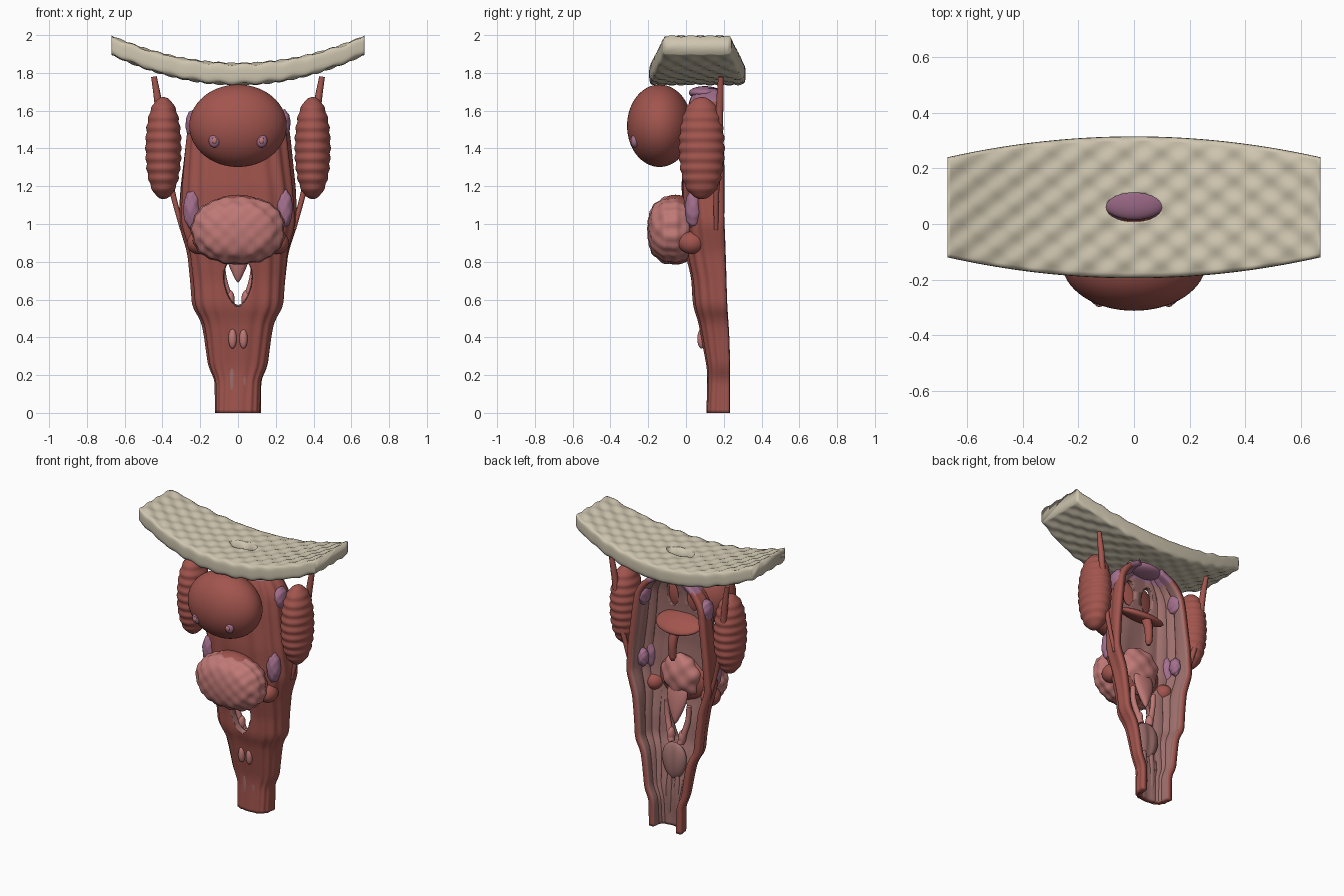
import bpy, bmesh
from math import sin, cos, pi, copysign
from mathutils import Vector

if "Cube" in bpy.data.objects:
    bpy.data.objects.remove(bpy.data.objects["Cube"])


def mat(name, r, g, b):
    m = bpy.data.materials.new(name)
    m.diffuse_color = (r, g, b, 1)
    m.use_nodes = True
    m.node_tree.nodes["Principled BSDF"].inputs["Base Color"].default_value = m.diffuse_color
    return m


RED = mat("muscle", 0.36, 0.09, 0.075)
PINK = mat("tongue_pink", 0.52, 0.19, 0.18)
MAUVE = mat("lining", 0.34, 0.16, 0.15)
PURPLE = mat("tonsil", 0.37, 0.16, 0.27)
BONE = mat("bone", 0.62, 0.56, 0.43)


def finish(name, bm, *mats):
    bmesh.ops.recalc_face_normals(bm, faces=bm.faces)
    me = bpy.data.meshes.new(name)
    bm.to_mesh(me)
    bm.free()
    ob = bpy.data.objects.new(name, me)
    bpy.context.collection.objects.link(ob)
    for m in mats:
        me.materials.append(m)
    for p in me.polygons:
        p.use_smooth = True
    return ob


def blob(name, loc, size, m, fn=None, seg=32, tilt=0):
    """Ellipsoid; fn maps a unit-sphere point to a new unit-space point."""
    bm = bmesh.new()
    bmesh.ops.create_uvsphere(bm, u_segments=seg, v_segments=seg // 2 + 8, radius=1)
    for v in bm.verts:
        p = fn(v.co.copy()) if fn else v.co
        v.co = [a * b for a, b in zip(p, size)]
    ob = finish(name, bm, m)
    ob.location = loc
    ob.rotation_euler.x = tilt
    return ob


def pair(name, loc, size, m, **kw):
    for s, side in ((1, "left"), (-1, "right")):
        blob(f"{name}_{side}", (s * loc[0], *loc[1:]), size, m, **kw)


def loft(bm, rows, closed):
    vs = [[bm.verts.new(p) for p in r] for r in rows]
    n = len(rows[0])
    for a, b in zip(vs, vs[1:]):
        for i in range(n if closed else n - 1):
            j = (i + 1) % n
            bm.faces.new((a[i], a[j], b[j], b[i]))
    return vs


def strand(name, pts, m):
    """Round tube through (x, y, z, radius) points."""
    cu = bpy.data.curves.new(name, 'CURVE')
    cu.dimensions = '3D'
    cu.bevel_depth = 1
    cu.bevel_resolution = 3
    cu.use_fill_caps = True
    sp = cu.splines.new('BEZIER')
    sp.bezier_points.add(len(pts) - 1)
    for b, p in zip(sp.bezier_points, pts):
        b.co, b.radius = p[:3], p[3]
        b.handle_left_type = b.handle_right_type = 'AUTO'
    ob = bpy.data.objects.new(name, cu)
    bpy.context.collection.objects.link(ob)
    cu.materials.append(m)
    bpy.ops.object.select_all(action='DESELECT')
    ob.select_set(True)
    bpy.context.view_layer.objects.active = ob
    bpy.ops.object.convert(target='MESH')


def apply_all(ob):
    bpy.context.view_layer.update()
    ev = ob.evaluated_get(bpy.context.evaluated_depsgraph_get())
    me = bpy.data.meshes.new_from_object(ev)
    ob.modifiers.clear()
    ob.data = me


def cut(ob, cutters):
    for c in cutters:
        md = ob.modifiers.new("cut", 'BOOLEAN')
        md.operation, md.object, md.solver = 'DIFFERENCE', c, 'EXACT'
    apply_all(ob)
    for c in cutters:
        bpy.data.objects.remove(c)


# skull base: bowed, dimpled slab with an oval hole
rows = []
NX, NY, NZ = 120, 44, 6
for i in range(NX + 1):
    u = 2 * i / NX - 1
    x, q = 0.67 * u, u * u
    h, zb, zt = 0.255 - 0.075 * q, 1.738 + 0.16 * q, 1.85 + 0.145 * q
    ring = [(-1 + 2 * k / NY, 1) for k in range(NY)] + [(1, 1 - 2 * k / NZ) for k in range(NZ)]
    ring += [(-a, -b) for a, b in ring]
    row = []
    for a, b in ring:
        y = 0.06 + h * a * (1 - 0.03 * abs(b) ** 4)
        z = (zt + zb) / 2 + b * (zt - zb) / 2 * (1 - 0.12 * abs(a) ** 12)
        row.append((x, y, z + 0.006 * sin(48 * x) * sin(62 * y)))
    rows.append(row)
bm = bmesh.new()
vs = loft(bm, rows, True)
bm.faces.new(vs[0])
bm.faces.new(vs[-1])
skull = finish("skull_base", bm, BONE)
bm = bmesh.new()
bmesh.ops.create_cone(bm, cap_ends=True, segments=40, radius1=1, radius2=1, depth=0.5)
for v in bm.verts:
    v.co = (v.co.x * 0.1, v.co.y * 0.052 + 0.06, v.co.z + 1.8)
cut(skull, [finish("skull_hole_cutter", bm, BONE)])

# throat wall: z, half width, front y, back y
PROFILE = [(0, .12, .11, .23), (.18, .122, .115, .23), (.24, .155, .112, .23), (.42, .18, .078, .225),
           (.49, .195, .065, .22), (.56, .24, .04, .215), (.70, .25, .03, .21), (.85, .265, .0, .205),
           (1.0, .31, -.01, .20), (1.2, .30, -.02, .20), (1.45, .275, -.01, .195), (1.56, .26, 0, .19),
           (1.64, .21, .015, .185), (1.69, .15, .035, .175), (1.72, .07, .06, .165)]


def section(z):
    for a, b in zip(PROFILE, PROFILE[1:]):
        if z <= b[0]:
            t = (z - a[0]) / (b[0] - a[0])
            return [p + (q - p) * t for p, q in zip(a[1:], b[1:])]
    return PROFILE[-1][1:]


rows = []
for i in range(97):
    z = 1.72 * i / 96
    secs = [section(min(1.72, max(0, z + d))) for d in (-.025, 0, .025)]
    w, yf, yb = [sum(c) / 3 for c in zip(*secs)]
    row = []
    for k in range(65):
        t = pi * k / 64
        r = 1 + 0.018 * cos(16 * t + 2 * sin(3 * z))
        c, s = cos(t), abs(sin(t))
        row.append((copysign(abs(c) ** 0.65, c) * w * r, yb - (yb - yf) * s ** 0.65 * r, z))
    rows.append(row)
bm = bmesh.new()
loft(bm, rows, False)
wall = finish("throat_wall", bm, RED, MAUVE, PURPLE)
f = wall.data.polygons[3]
if f.normal.x < 0:
    wall.data.flip_normals()
sol = wall.modifiers.new("thickness", 'SOLIDIFY')
sol.thickness, sol.offset = 0.036, -1
sol.material_offset = 1
apply_all(wall)
cutters = [blob("window_cutter", (0, .02, .69), (.075, .14, .13), MAUVE,
                lambda p: Vector((p.x * (1 + .25 * p.z), p.y, p.z)))]
for s in (1, -1):
    cutters.append(blob("nasal_cutter", (s * .075, 0, 1.54), (.045, .12, .09), MAUVE))
cut(wall, cutters)
for p in wall.data.polygons:
    if p.center.z > 1.645:
        p.material_index = 2

# roof pad and tonsils
blob("roof_tonsil", (0, .10, 1.695), (.13, .085, .035), PURPLE)
knobbly = lambda p: p * (1 + .06 * sin(7 * p.x) * sin(8 * p.z))
pair("tube_tonsil", (.238, .12, 1.53), (.04, .06, .075), PURPLE, fn=knobbly)
pair("side_tonsil", (.245, .04, 1.08), (.045, .045, .10), PURPLE, fn=knobbly)
pair("inner_tonsil", (.25, .11, 1.08), (.035, .04, .06), PURPLE, fn=knobbly)

# nasal ball with two nostril bumps
blob("nasal_ball", (0, -.14, 1.52), (.258, .172, .218), RED, seg=64)
pair("nostril", (.125, -.271, 1.44), (.03, .022, .035), PURPLE)
pair("nostril_dimple", (.125, -.29, 1.442), (.014, .008, .016), PINK, seg=16)

# bumpy tongue and tongue root
bumpy = lambda p: p * (1 + .028 * sin(17 * p.x) * sin(13 * p.z + 1) + .015 * sin(14 * p.y))
plump = lambda p: bumpy(Vector([copysign(abs(c) ** .88, c) for c in p]))
blob("tongue", (0, -.07, .967), (.245, .135, .178), PINK, fn=plump, seg=80)
blob("tongue_rim", (0, -.055, .97), (.225, .143, .185), RED, seg=48)
lumpy = lambda p: p * (1 + .08 * sin(7 * p.x + 1) * sin(7 * p.z))
blob("tongue_root", (0, .05, 1.0), (.14, .075, .14), PINK, fn=lumpy, seg=48)
pair("floor_muscle", (.21, .03, .9), (.06, .07, .06), RED)

# soft palate with hanging uvula
blob("soft_palate", (0, .075, 1.37), (.165, .1, .035), RED, tilt=-.45)
strand("uvula", [(0, .12, 1.34, .034), (0, .145, 1.25, .028), (0, .145, 1.16, .024), (0, .143, 1.135, .012)], RED)

# epiglottis leaf and laryngeal folds
blob("epiglottis", (0, .10, .83), (.088, .028, .14), PINK, tilt=.12,
     fn=lambda p: Vector((p.x * (.75 + .45 * p.z), p.y, p.z)))
for s, side in ((1, "left"), (-1, "right")):
    strand(f"laryngeal_fold_{side}", [(s * .085, .09, .82, .016), (s * .078, .09, .72, .018),
           (s * .055, .1, .63, .02), (s * .035, .11, .56, .022)], PINK)
pair("arytenoid", (.042, .10, .60), (.024, .028, .05), PINK)
blob("cricoid_lump", (0, .125, .44), (.088, .04, .125), MAUVE, seg=40,
     fn=lambda p: Vector((p.x * (1 + .15 * p.z), p.y * (1 - .25 * max(0, 1 - 9 * p.x * p.x)), p.z)))
pair("vocal_fold", (.029, .082, .393), (.022, .022, .052), PINK)
pair("gullet_fold", (.03, .135, .2), (.024, .022, .17), MAUVE)

# ridged chewing muscles with styloid strands
ridged = lambda p: Vector((copysign(abs(p.x) ** .85, p.x) * (1 + .035 * cos(31 * p.z)),
                           copysign(abs(p.y) ** .85, p.y) * (1 + .035 * cos(31 * p.z)), p.z))
ridge_full = lambda p: (lambda k: Vector((p.x * k, p.y * k, p.z)))(
    (1 + .035 * cos(31 * p.z)) * (1 + .14 * p.z ** 2))
for s, side in ((1, "left"), (-1, "right")):
    bm = bmesh.new()
    bmesh.ops.create_uvsphere(bm, u_segments=40, v_segments=90, radius=1)
    for v in bm.verts:
        p = ridge_full(v.co)
        v.co = (s * (.395 + .094 * p.x), .083 + .12 * p.y, 1.402 + .27 * p.z)
    finish(f"ridged_muscle_{side}", bm, RED)
    strand(f"styloid_strand_{side}", [(s * .445, .185, 1.78, .015), (s * .425, .18, 1.66, .02),
           (s * .39, .17, 1.35, .02), (s * .335, .16, 1.12, .014), (s * .295, .16, .97, .012)], RED)
